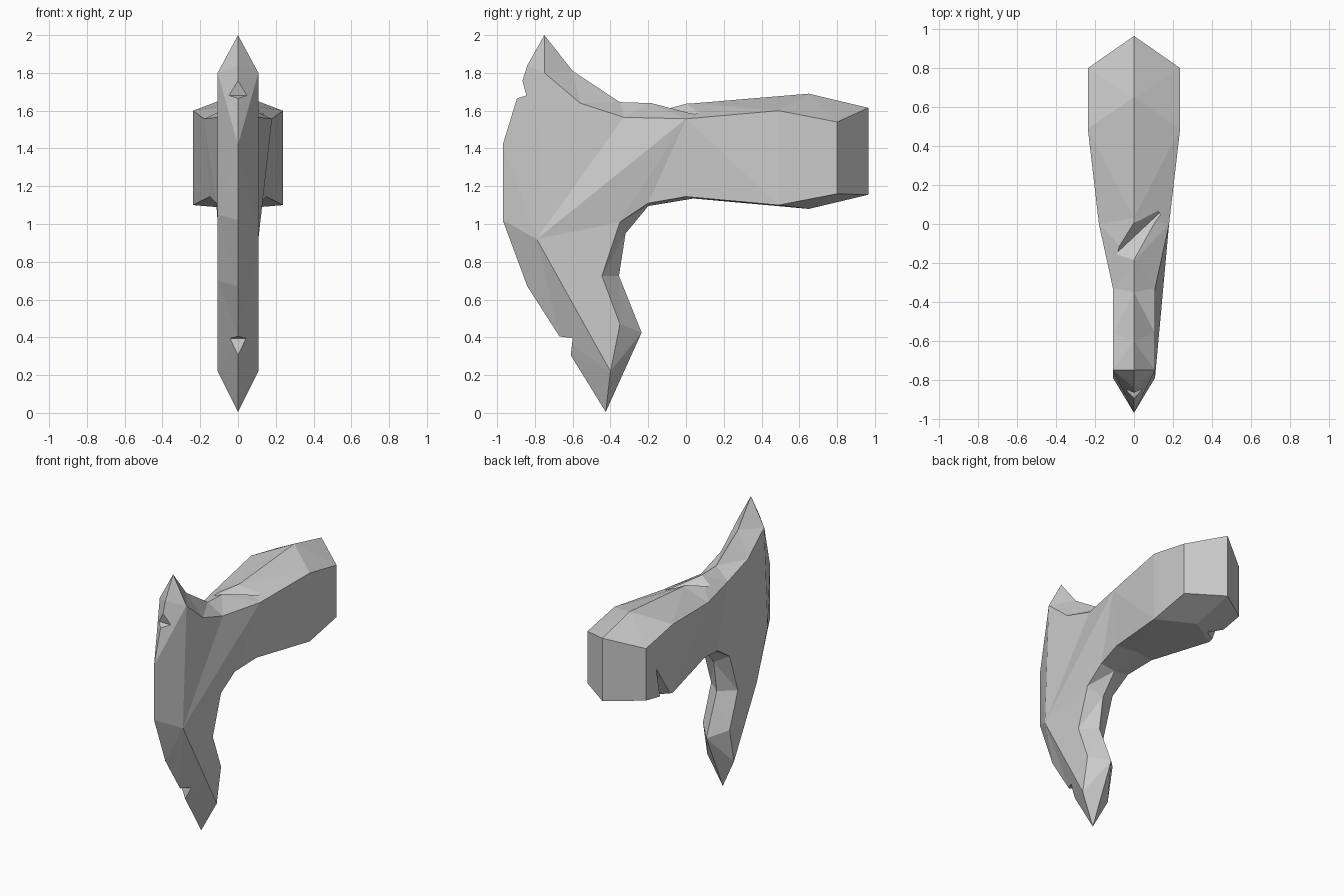
import bpy, bmesh

cube = bpy.data.objects.get("Cube")
if cube:
    bpy.data.objects.remove(cube, do_unlink=True)

stone = bpy.data.materials.new("grey stone")
stone.use_nodes = True
GREY = (0.6, 0.6, 0.6, 1)
stone.diffuse_color = GREY
stone.node_tree.nodes["Principled BSDF"].inputs["Base Color"].default_value = GREY

# Outline pairs: centre ridge (y, z), flank name
RIDGE = [
    (-.75, 2.0, "horn"), (-.60, 1.81, "horn_back"), (-.35, 1.645, "neck_top"),
    (-.19, 1.64, "neck_top"), (.03, 1.638, "mid_top"), (.65, 1.69, "butt_top"),
    (.965, 1.615, "end_top"), (.965, 1.155, "end_low"), (.65, 1.08, "butt_low"),
    (.04, 1.135, "mid_low"), (-.20, 1.095, "neck_low"), (-.32, .95, "throat"),
    (-.355, .725, "waist"), (-.235, .425, "barb"), (-.425, .005, "toe"),
    (-.61, .305, "toe"), (-.67, .405, "toe"), (-.84, .67, "edge_low"),
    (-.97, 1.02, "edge"), (-.97, 1.42, "horn"), (-.895, 1.665, "horn"),
    (-.84, 1.84, "horn"),
]
# Flank corners: half width, y, z
FLANK = {
    "horn": (.108, -.75, 1.80), "horn_back": (.108, -.56, 1.64),
    "neck_top": (.108, -.33, 1.565), "mid_top": (.18, 0, 1.557),
    "butt_top": (.237, .49, 1.60), "end_top": (.237, .80, 1.54),
    "end_low": (.237, .80, 1.16), "butt_low": (.237, .49, 1.10),
    "mid_low": (.15, 0, 1.145), "neck_low": (.115, -.20, 1.11),
    "throat": (.108, -.35, 1.01), "waist": (.108, -.445, .725),
    "barb": (.108, -.35, .47), "toe": (.108, -.40, .22),
    "edge_low": (.108, -.79, .92), "edge": (.108, -.79, .92),
}
HANDLE = ["butt_top end_top end_low butt_low", "mid_top butt_top butt_low mid_low",
          "mid_top mid_low neck_low"]
# The two cheeks are split along different creases
CHEEKS = {
    1: HANDLE + ["horn horn_back neck_top edge", "neck_top mid_top edge",
                 "mid_top neck_low throat edge", "edge throat waist barb toe"],
    -1: HANDLE + ["horn horn_back neck_top throat waist barb toe edge_low edge",
                  "neck_top mid_top neck_low throat"],
}


def make_object(name, bm):
    bmesh.ops.recalc_face_normals(bm, faces=bm.faces[:])
    mesh = bpy.data.meshes.new(name)
    bm.to_mesh(mesh)
    bm.free()
    mesh.materials.append(stone)
    obj = bpy.data.objects.new(name, mesh)
    bpy.context.collection.objects.link(obj)
    return obj


def build_head():
    bm = bmesh.new()
    cache = {}

    def vert(*co):
        if co not in cache:
            cache[co] = bm.verts.new(co)
        return cache[co]

    for side in (1, -1):
        flank = dict(FLANK)
        if side < 0:
            flank["edge_low"] = (.108, -.665, .70)
            flank["edge"] = (.108, -.79, 1.05)

        def corner(key):
            w, y, z = flank[key]
            return vert(side * w, y, z)

        # Bevel band from the centre ridge to the cheek
        for (y0, z0, k0), (y1, z1, k1) in zip(RIDGE, RIDGE[1:] + RIDGE[:1]):
            loop = [vert(0, y0, z0), vert(0, y1, z1), corner(k1), corner(k0)]
            bm.faces.new(list(dict.fromkeys(loop)))
        # Cheek
        for names in CHEEKS[side]:
            bm.faces.new([corner(k) for k in names.split()])
    bmesh.ops.recalc_face_normals(bm, faces=bm.faces[:])
    bmesh.ops.triangulate(bm, faces=bm.faces[:])
    return make_object("axe_head", bm)


def chip(target, name, points):
    """Cut the convex hull of the points out of the target."""
    bm = bmesh.new()
    for p in points:
        bm.verts.new(p)
    bmesh.ops.convex_hull(bm, input=bm.verts[:])
    cutter = make_object(name, bm)
    cutter.hide_render = True
    mod = target.modifiers.new(name, "BOOLEAN")
    mod.operation = "DIFFERENCE"
    mod.solver = "EXACT"
    mod.object = cutter
    bpy.ops.object.select_all(action="DESELECT")
    bpy.context.view_layer.objects.active = target
    target.select_set(True)
    bpy.ops.object.modifier_apply(modifier=name)
    bpy.data.objects.remove(cutter, do_unlink=True)


def wedge(profile):
    return [(x, y, z) for x in (-.2, .2) for y, z in profile]


head = build_head()
# Nicks in the cutting edge
chip(head, "upper_nick", wedge([(-.845, 1.68), (-.945, 1.65), (-.885, 1.83)]))
chip(head, "lower_nick", wedge([(-.60, .395), (-.74, .415), (-.62, .215)]))
# Diagonal crack on top
chip(head, "top_crack", [(-.09, -.15, 1.59), (.145, .07, 1.575),
                         (0, .066, 1.682), (0, -.294, 1.692)])
# Chip under the butt
chip(head, "butt_chip", [(-.245, .64, 1.11), (-.245, .50, 1.08),
                         (-.245, .69, 1.37), (-.13, .57, 1.06)])
for face in head.data.polygons:
    face.use_smooth = False
    face.material_index = 0
